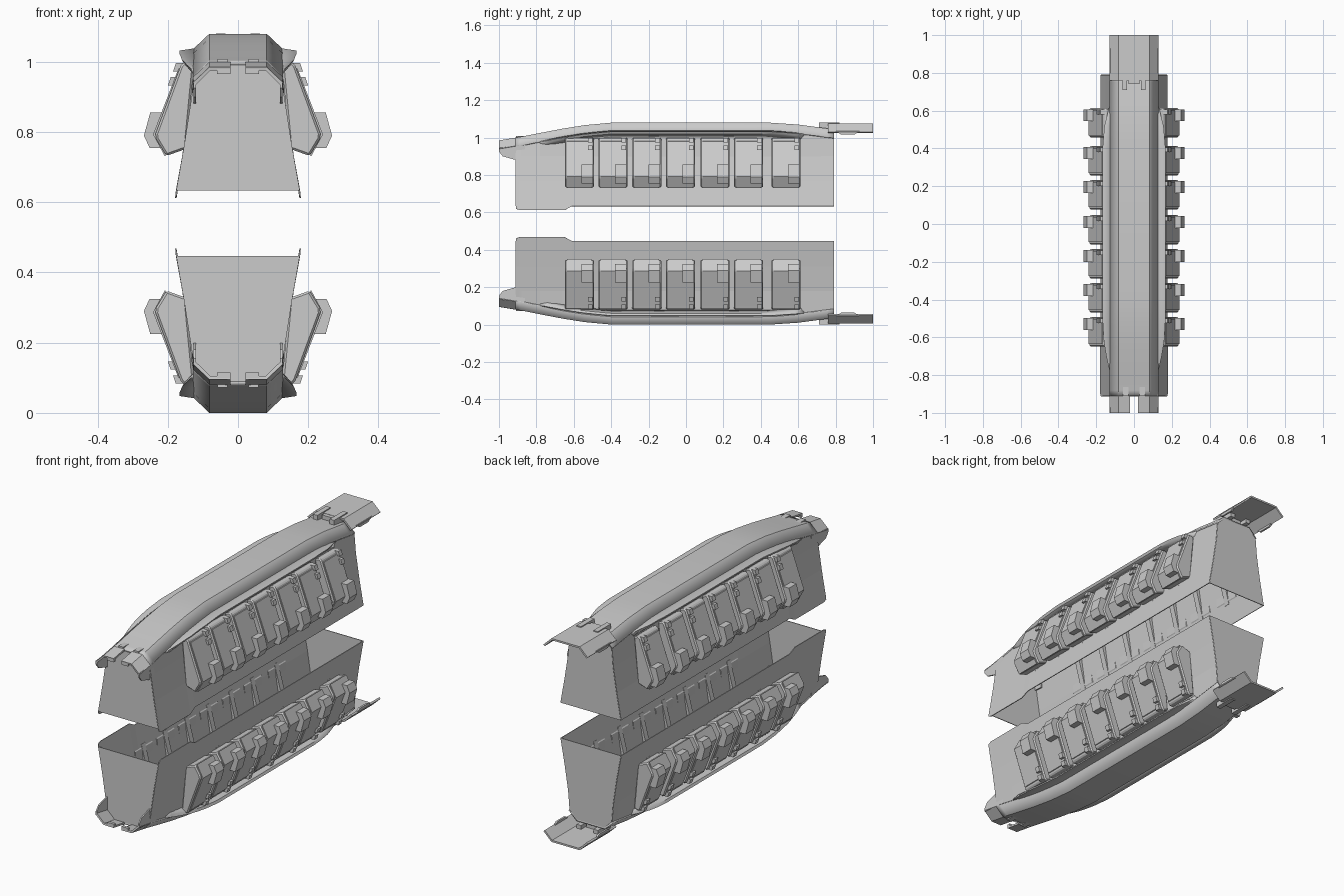
import bpy
import bmesh

cube = bpy.data.objects.get("Cube")
if cube:
    bpy.data.objects.remove(cube, do_unlink=True)

MID = 0.54  # height of the plane between the two matching halves
ROOF = [(-1, .98), (-.88, 1.0), (-.78, 1.02), (-.66, 1.043), (-.54, 1.062), (-.4, 1.075),
        (.45, 1.075), (.6, 1.065), (.75, 1.045), (.79, 1.04)]


def interp(table, y):
    for (a, u), (b, v) in zip(table, table[1:]):
        if y <= b:
            return u + (v - u) * max(0, (y - a) / (b - a))
    return table[-1][1]


def top(y):
    return interp(ROOF, y)


def finish(name, bm, both_sides, thickness=0, bevel=0, smooth=False):
    """Turn the upper-half part into an object mirrored below and, if wanted, to the side."""
    bmesh.ops.recalc_face_normals(bm, faces=bm.faces[:])
    bmesh.ops.translate(bm, verts=bm.verts[:], vec=(0, 0, -MID))
    mesh = bpy.data.meshes.new(name)
    bm.to_mesh(mesh)
    bm.free()
    obj = bpy.data.objects.new(name, mesh)
    obj.location.z = MID
    bpy.context.collection.objects.link(obj)
    if smooth:
        bpy.ops.object.select_all(action='DESELECT')
        obj.select_set(True)
        bpy.context.view_layer.objects.active = obj
        bpy.ops.object.shade_smooth_by_angle(angle=0.5)
    if thickness:
        mod = obj.modifiers.new("Thickness", 'SOLIDIFY')
        mod.thickness = thickness
        mod.offset = 0
    if bevel:
        mod = obj.modifiers.new("Bevel", 'BEVEL')
        mod.width = bevel
        mod.segments = 1
    mod = obj.modifiers.new("Mirror", 'MIRROR')
    mod.use_axis = (both_sides, False, True)
    mod.use_mirror_merge = False
    return obj


def loft(name, sections, both_sides=False, thickness=0.006, smooth=False):
    """Open sheet through equal-length cross-sections."""
    bm = bmesh.new()
    rows = [[bm.verts.new(p) for p in s] for s in sections]
    for r, s in zip(rows, rows[1:]):
        for i in range(len(r) - 1):
            bm.faces.new((r[i], r[i + 1], s[i + 1], s[i]))
    return finish(name, bm, both_sides, thickness, smooth=smooth)


def prism(name, outline, a, b, along='Y', both_sides=True, bevel=0):
    """Extrude an outline (x,z along Y, or y,z along X) from a to b."""
    bm = bmesh.new()
    rows = [[bm.verts.new((u, d, v) if along == 'Y' else (d, u, v)) for u, v in outline]
            for d in (a, b)]
    bm.faces.new(rows[0])
    bm.faces.new(rows[1][::-1])
    n = len(outline)
    for i in range(n):
        j = (i + 1) % n
        bm.faces.new((rows[0][i], rows[0][j], rows[1][j], rows[1][i]))
    return finish(name, bm, both_sides, bevel=bevel)


def box(name, x, y, z, both_sides=True):
    outline = [(x[0], z[0]), (x[1], z[0]), (x[1], z[1]), (x[0], z[1])]
    return prism(name, outline, *y, both_sides=both_sides)


def roof_section(y, z):
    return [(-.125, y, z - .043), (-.08, y, z), (.08, y, z), (.125, y, z - .043)]


# Long faceted roof
ys = [-.91] + [y for y, _ in ROOF[1:]]
loft("roof", [roof_section(y, top(y)) for y in ys], thickness=.01, smooth=True)

# Split nose plates, cheeks and catches
nose = [[(x, y, top(y) - d) for x, d in ((.022, 0), (.08, 0), (.125, .043))]
        for y in (-1, -.91)]
loft("nose_plate", nose, True, .01)
prism("nose_cheek", [(-1, .945), (-1, .925), (-.98, .9), (-.91, .88), (-.86, .875),
                     (-.86, .96)], .12, .127, 'X')
box("nose_catch", (.03, .058), (-.91, -.85), (.985, 1.008))
box("nose_hook", (.022, .06), (-1, -.985), (.965, .985))

# Side walls, with a deeper skirt near the front
LOW = [(-.91, .62), (-.89, .612), (-.65, .612), (-.61, .633), (.79, .633)]


def wall_section(y):
    low = interp(LOW, y)
    return [(.175 + (.633 - low) * .1, y, low), (.15, y, .77), (.13, y, .9),
            (.122, y, top(y) - .045)]


wall_ys = sorted({y for y, _ in LOW} | set(ys))
loft("side_wall", [wall_section(y) for y in wall_ys], True, .004)

# End walls
for name, y in (("front_wall", -.91), ("back_wall", .79)):
    outline = [(.175, .633), (.15, .77), (.13, .9), (.122, top(y) - .045), (.08, top(y) - .004)]
    outline += [(-x, z) for x, z in reversed(outline)]
    prism(name, outline, y - .002, y + .002, both_sides=False)

# Curved flanges below the roof edge
WIDTH = [(-.78, .127), (-.7, .145), (-.62, .158), (-.5, .165), (.4, .165), (.52, .155), (.63, .127)]
flange = []
for y in (-.78, -.74, -.7, -.66, -.62, -.56, -.5, -.4, 0, .4, .46, .52, .58, .63):
    z, w = top(y) - .038, interp(WIDTH, y)
    flange.append([(.12, y, z), (w, y, z - .006), (w - .006, y, z - .016), (.12, y, z - .035)])
loft("flange", flange, True, .004, smooth=True)

# Rear plate, its prongs and lower tabs
loft("rear_plate", [roof_section(y, 1.07) for y in (.76, 1)], thickness=.01)
box("rear_prong", (.036, .062), (.71, .82), (1.045, 1.08))
box("rear_tongue", (-.03, .03), (.74, .785), (1.04, 1.073), False)
prism("rear_tab", [(.8, 1.035), (.83, 1.016), (.9, 1.016), (.93, 1.035)], .117, .127, 'X')

# Side panels with covers, handles, hinges and inner ribs
BODY = [(.125, .99), (.152, 1.0), (.163, .99), (.235, .795), (.233, .78),
        (.204, .732), (.148, .752)]
COVER = [(.155, .985), (.17, .98), (.242, .793), (.208, .73), (.2, .74), (.22, .79)]
HANDLE = [(.215, .855), (.25, .855), (.268, .79), (.252, .755), (.222, .755)]
RIB = [(.125, .98), (.09, .97), (.152, .74), (.158, .74)]

for n, y in enumerate((-.57, -.39, -.21, -.03, .155, .335, .535), 1):
    prism(f"panel_body_{n}", BODY, y - .078, y + .078, bevel=.006)
    prism(f"panel_cover_{n}", COVER, y - .066, y + .066)
    prism(f"panel_handle_{n}", HANDLE, y + .01, y + .072)
    for part, z in (("upper", .985), ("lower", .945)):
        x = .163 + (.99 - z) * .37
        outline = [(x - .01, z + .012), (x + .012, z + .012),
                   (x + .02, z - .012), (x, z - .012)]
        prism(f"panel_hinge_{part}_{n}", outline, y + .045, y + .07)
    prism(f"inner_rib_{n}", RIB, y - .015, y + .015)
